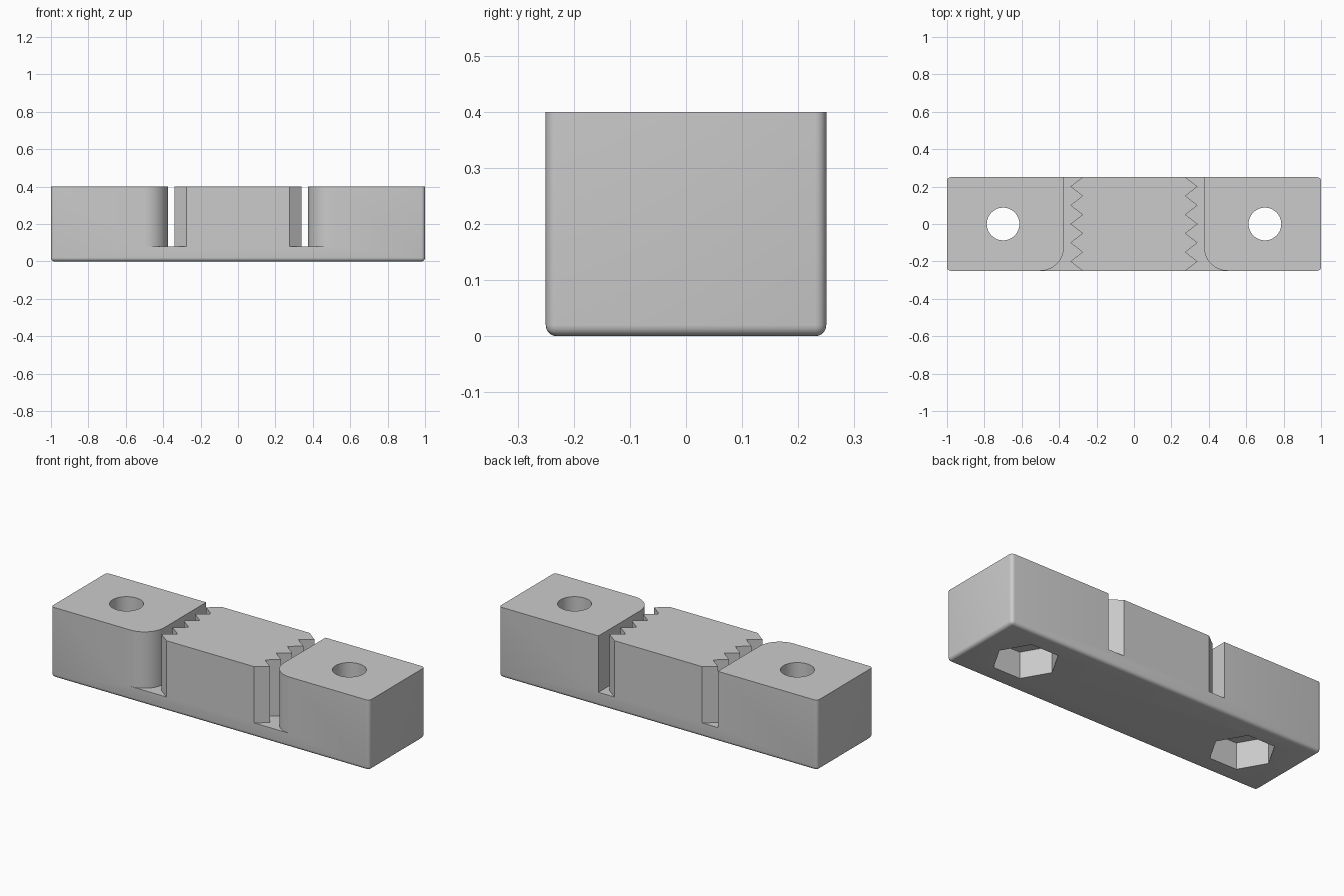
import bpy, bmesh
from math import cos, sin, pi

cube = bpy.data.objects.get("Cube")
if cube:
    bpy.data.objects.remove(cube, do_unlink=True)

L, W, H = 1.0, 0.25, 0.4       # half length, half width, height
FLOOR = 0.08                   # height of the slot floors

grey = bpy.data.materials.new("plain grey")
grey.use_nodes = True
COLOUR = (0.6, 0.6, 0.6, 1)
grey.diffuse_color = COLOUR
grey.node_tree.nodes["Principled BSDF"].inputs["Base Color"].default_value = COLOUR


def add_object(name, bm):
    bmesh.ops.recalc_face_normals(bm, faces=bm.faces)
    mesh = bpy.data.meshes.new(name)
    bm.to_mesh(mesh)
    bm.free()
    mesh.materials.append(grey)
    obj = bpy.data.objects.new(name, mesh)
    bpy.context.collection.objects.link(obj)
    return obj


def prism(name, outline, z0, z1):
    bm = bmesh.new()
    face = bm.faces.new([bm.verts.new((x, y, z0)) for x, y in outline])
    top = bmesh.ops.extrude_face_region(bm, geom=[face])["geom"]
    verts = [v for v in top if isinstance(v, bmesh.types.BMVert)]
    bmesh.ops.translate(bm, verts=verts, vec=(0, 0, z1 - z0))
    return add_object(name, bm)


def ring(cx, radius, sides):
    return [(cx + radius * cos(2 * pi * i / sides), radius * sin(2 * pi * i / sides))
            for i in range(sides)]


# Block: rounded on the upright and bottom edges, sharp on top
bm = bmesh.new()
bmesh.ops.create_cube(bm, size=1)
for v in bm.verts:
    v.co = (v.co.x * 2 * L, v.co.y * 2 * W, (v.co.z + 0.5) * H)
edges = [e for e in bm.edges if min(v.co.z for v in e.verts) < H / 2]
bmesh.ops.bevel(bm, geom=edges, offset=0.02, segments=5, profile=0.5, affect="EDGES")
block = add_object("jaw_block", bm)

# Slot outline: toothed inner wall, straight outer wall with a rounded front entry
teeth = [(0.275 if i % 2 == 0 else 0.34, -W + 0.05 * i) for i in range(11)]
arc = [(0.5 - 0.125 * cos(a), -0.125 - 0.125 * sin(a))
       for a in (pi / 2 * i / 16 for i in range(17))]
slot = [(0.275, -0.3)] + teeth + [(0.275, 0.3), (0.375, 0.3)] + arc + [(0.5, -0.3)]

# Cutters for each end: slot, bolt hole and hexagonal nut pocket
cutters = []
for side, s in (("left", 1), ("right", -1)):
    cutters += [
        prism(side + "_slot_cutter", [(s * x, y) for x, y in slot], FLOOR, 0.5),
        prism(side + "_bolt_hole_cutter", ring(s * 0.7, 0.0875, 48), -0.1, 0.5),
        prism(side + "_nut_pocket_cutter", ring(s * 0.7, 0.17, 6), -0.1, 0.15),
    ]

bpy.context.view_layer.objects.active = block
for cutter in cutters:
    mod = block.modifiers.new("cut", "BOOLEAN")
    mod.operation = "DIFFERENCE"
    mod.solver = "EXACT"
    mod.object = cutter
    bpy.ops.object.modifier_apply(modifier=mod.name)
    bpy.data.objects.remove(cutter, do_unlink=True)

# Smooth the rounded surfaces, keep the rest crisp
bpy.ops.object.select_all(action="DESELECT")
block.select_set(True)
bpy.ops.object.shade_smooth_by_angle(angle=pi / 6)
